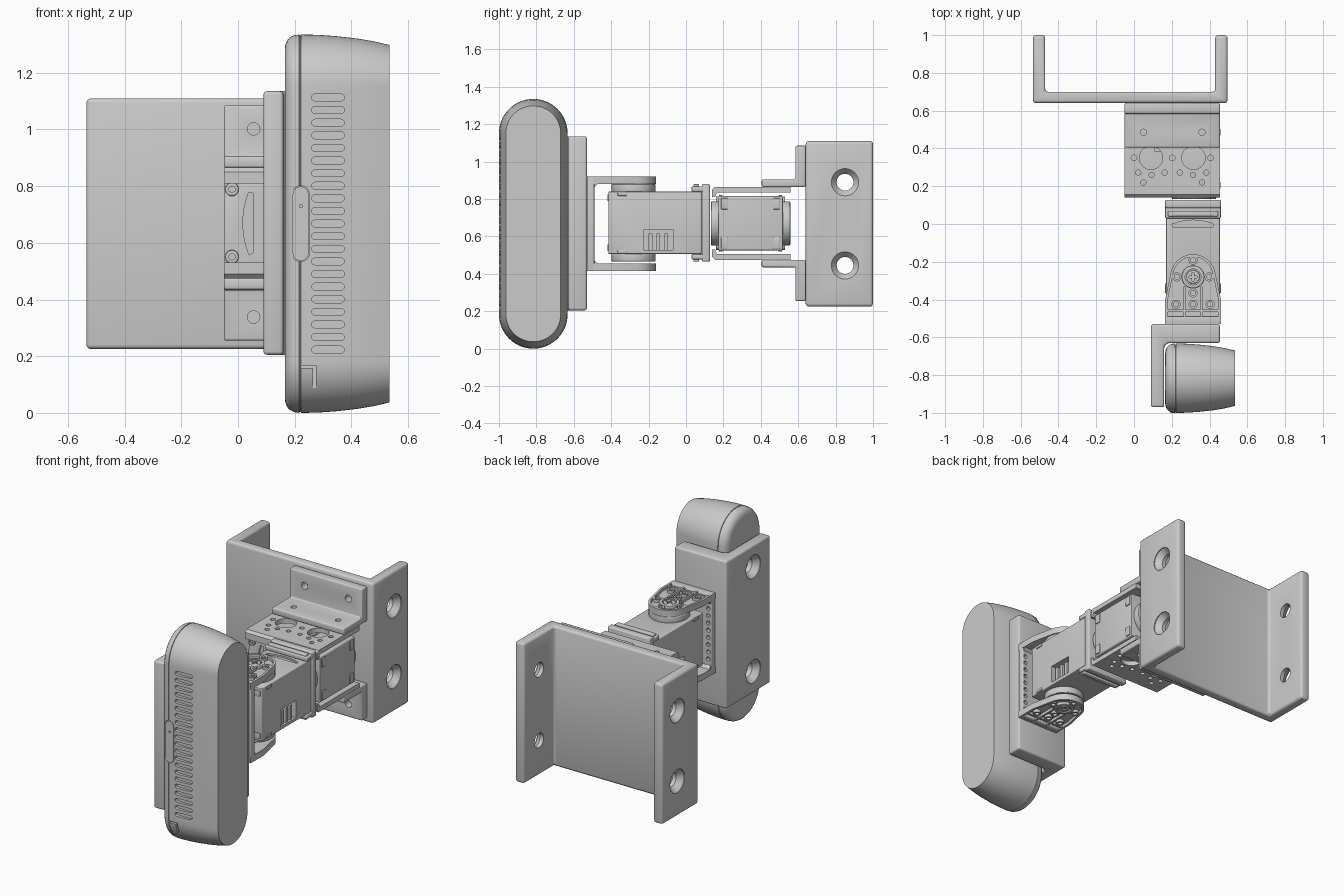
import bpy, bmesh, math
from mathutils import Matrix, Vector

if "Cube" in bpy.data.objects:
    bpy.data.objects.remove(bpy.data.objects["Cube"])


def finish(bm, name):
    bmesh.ops.recalc_face_normals(bm, faces=bm.faces)
    me = bpy.data.meshes.new(name)
    bm.to_mesh(me)
    bm.free()
    ob = bpy.data.objects.new(name, me)
    bpy.context.collection.objects.link(ob)
    return ob


def apply_mod(ob, mod):
    with bpy.context.temp_override(object=ob, active_object=ob, selected_objects=[ob]):
        bpy.ops.object.modifier_apply(modifier=mod.name)


def prism(name, pts, axis, lo, hi, bevel=0):
    """Extrude a 2D outline along an axis; outline axes are the other two in xyz order."""
    place = {'x': lambda a, b, h: (h, a, b), 'y': lambda a, b, h: (a, h, b),
             'z': lambda a, b, h: (a, b, h)}[axis]
    bm = bmesh.new()
    rings = [[bm.verts.new(place(a, b, h)) for a, b in pts] for h in (lo, hi)]
    bm.faces.new(rings[0])
    bm.faces.new(rings[1])
    n = len(pts)
    for i in range(n):
        j = (i + 1) % n
        bm.faces.new((rings[0][i], rings[0][j], rings[1][j], rings[1][i]))
    ob = finish(bm, name)
    if bevel:
        m = ob.modifiers.new("bevel", 'BEVEL')
        m.width, m.segments, m.limit_method = bevel, 3, 'ANGLE'
        apply_mod(ob, m)
    return ob


def rect(a0, a1, b0, b1):
    return [(a0, b0), (a1, b0), (a1, b1), (a0, b1)]


def box(name, x, y, z, bevel=0):
    return prism(name, rect(*x, *y), 'z', *z, bevel)


def circle(a, b, r, n=28, start=0, sweep=math.tau):
    return [(a + r * math.cos(start + sweep * i / n), b + r * math.sin(start + sweep * i / n))
            for i in range(n)]


def cyl(name, a, b, r, axis, lo, hi, bevel=0, n=28):
    return prism(name, circle(a, b, r, n), axis, lo, hi, bevel)


def stadium(ca, cb, r, half, n=24, along_b=True):
    out = []
    for i in range(2 * n + 2):
        top = i <= n
        t = math.pi * (i if top else i - 1) / n
        p, q = r * math.cos(t), r * math.sin(t) + (half if top else -half)
        out.append((ca + p, cb + q) if along_b else (ca + q, cb - p))
    return out


def cut(ob, cutters):
    """Subtract the (non-overlapping) cutters in one boolean, then delete them."""
    bm = bmesh.new()
    for c in cutters:
        bm.from_mesh(c.data)
        bpy.data.objects.remove(c)
    tool = finish(bm, "cutter")
    tool.hide_render = True
    m = ob.modifiers.new("cut", 'BOOLEAN')
    m.operation, m.solver, m.object = 'DIFFERENCE', 'EXACT', tool
    apply_mod(ob, m)
    bpy.data.objects.remove(tool)
    return ob


def countersink(y, z, x_out, x_in):
    """Flared screw hole: wide at x_out, narrow through x_in."""
    d = 1 if x_out > x_in else -1
    bm = bmesh.new()
    prof = [(x_out + .01 * d, .073), (x_out - .005 * d, .073), (x_out - .04 * d, .045), (x_in - .02 * d, .045)]
    rings = [[bm.verts.new((x, p, q)) for p, q in circle(y, z, r, 32)] for x, r in prof]
    for a, b in zip(rings, rings[1:]):
        for i in range(32):
            bm.faces.new((a[i], a[(i + 1) % 32], b[(i + 1) % 32], b[i]))
    bm.faces.new(rings[0])
    bm.faces.new(rings[-1])
    return finish(bm, "countersink")


# Rear U-shaped mounting bracket
u = prism("wall_bracket", [(-.535, .64), (.495, .64), (.495, 1), (.43, 1), (.43, .70),
                           (-.47, .70), (-.47, 1), (-.535, 1)], 'z', .225, 1.11, .016)
cut(u, [countersink(.85, z, a, b) for z in (.445, .89) for a, b in ((.495, .43), (-.535, -.47))])

# Angle brackets and perforated plates, mirrored above and below the rear servo
MID = .67
for s, tag in ((1, "upper"), (-1, "lower")):
    Z = lambda d: MID + s * d
    prof = [(.405, Z(.195)), (.64, Z(.195)), (.64, Z(.415)), (.585, Z(.415)), (.585, Z(.235)), (.405, Z(.235))]
    ang = prism(tag + "_angle_bracket", prof, 'x', -.05, .455, .008)
    cut(ang, [cyl("c", x, Z(.332), .022, 'y', .5, .632) for x in (.055, .36)] +
        [cyl("c", x, .485, .017, 'z', *sorted((Z(.15), Z(.3)))) for x in (.05, .36)])
    pl = prism(tag + "_servo_plate", [(.14, Z(.14)), (.155, Z(.14)), (.165, Z(.165)), (.56, Z(.165)),
                                      (.56, Z(.195)), (.155, Z(.195)), (.14, Z(.18))], 'x', -.05, .455)
    span = sorted((Z(.1), Z(.25)))
    holes = [cyl("c", x, .35, .062, 'z', *span) for x in (.09, .315)]
    holes += [cyl("c", x, .35, .015, 'z', *span, n=16) for x in (0, .2025, .405)]
    holes += [cyl("c", cx + dx, .35 + q * dy, .014, 'z', *span, n=16) for cx in (.0925, .3125) for q in (-1, 1)
              for dx, dy in ((-.07, .078), (0, .09), (.07, .078))]
    holes += [cyl("c", x, .22, .014, 'z', *span, n=16) for x in (.05, .36)]
    cut(pl, holes)


def servo(name, w, l, h, matrix):
    """Servo in its own frame: shaft along z, horn near the -y end."""
    hy = -l / 2 + .135
    parts = []
    c = .012
    out = [(-w + c, -l), (w - c, -l), (w, -l + c), (w, l - c), (w - c, l), (-w + c, l), (-w, l - c), (-w, -l + c)]
    body = prism(name + "_body", [(a / 2, b / 2) for a, b in out], 'z', -h / 2, h / 2, .004)
    cuts = []
    for s in (-1, 1):
        span = lambda a, b: sorted((s * a, s * b))
        # connector pockets on both sides, curved recess on both ends
        cuts.append(box("c", span(w / 2 - .05, w / 2 + .02), (-.06, .095), (-h / 2 + .02, -h / 2 + .13)))
        arc = circle(0, hy, .30, 16, math.radians(112), math.radians(-46))
        cuts.append(prism("c", arc + [(.105, l / 2 - .10), (-.105, l / 2 - .10)], 'z', *span(h / 2 - .01, h / 2 + .02)))
        for k in range(3):
            parts.append(box(f"{name}_pin", span(w / 2 - .055, w / 2 - .01), (-.035 + .042 * k, -.015 + .042 * k),
                             (-h / 2 + .02, -h / 2 + .11)))
        # shaft discs and case screws
        parts.append(cyl(name + "_horn", 0, hy, .118, 'z', *span(h / 2 - .005, h / 2 + .04), .006, 40))
        for x in (-1, 1):
            sx, sy = x * (w / 2 - .026), l / 2 - .026
            sc = cyl(name + "_screw", sx, sy, .024, 'z', *span(h / 2 - .01, h / 2 + .012), .003, 20)
            cut(sc, [cyl("c", sx, sy, .012, 'z', *span(h / 2 + .002, h / 2 + .03), n=6)])
            parts.append(sc)
            # case clips and seam ribs on the long sides
            parts.append(box(name + "_clip", (x * .105 - .03, x * .105 + .03), (-l / 2 - .006, -l / 2 + .02),
                             span(h / 2 - .05, h / 2 - .015), .003))
            parts.append(box(name + "_clip", sorted((x * (w / 2 - .02), x * (w / 2 + .006))),
                             (-l / 2 + .05, -l / 2 + .1), span(h / 2 - .022, h / 2 - .004), .003))
    cut(body, cuts)
    for ob in parts + [body]:
        ob.data.transform(matrix)


servo("front_servo", .285, .50, .333, Matrix.Translation((.3125, -.165, .673)))
turn = Matrix(((0, -1, 0, .2025), (0, 0, -1, .345), (1, 0, 0, MID), (0, 0, 0, 1)))
servo("rear_servo", .29, .50, .345, turn)

# Frame joining the front servo to the rear shaft
box("joint_plate", (.165, .46), (.085, .128), (.465, .88), .008)
for s, tag in ((1, "upper"), (-1, "lower")):
    box(tag + "_joint_flange", (.165, .46), (.03, .11), sorted((.6725 + s * .168, .6725 + s * .195)), .006)
    box(tag + "_joint_lip", (.18, .445), (.04, .07), sorted((.6725 + s * .168, .6725 + s * .207)), .005)

# Clevis that carries the sensor: back plate and two ribbed arms
CX, HY, CZ = .3125, -.28, .668
cp = box("clevis_plate", (.165, .46), (-.53, -.49), (.417, .92), .006)
cut(cp, [cyl("c", x, .465 + .0455 * i, .013, 'y', -.515, -.45, n=12) for x in (.188, .437) for i in range(10)])


def arm_outline(k):
    """Arm outline inset by k: square base tapering into a round nose."""
    w = .1475 - k
    return ([(CX - w, -.53 + k), (CX + w, -.53 + k), (CX + w, -.40)] +
            circle(CX, HY, .12 - k, 20, math.radians(10), math.radians(168)) + [(CX - w, -.40)])


for s, tag in ((1, "upper"), (-1, "lower")):
    span = lambda a, b: sorted((CZ + s * a, CZ + s * b))
    arm = prism(tag + "_clevis_arm", arm_outline(0), 'z', *span(.212, .252))
    cut(arm, [prism("c", arm_outline(.014), 'z', *span(.234, .30))])
    hub = cyl(tag + "_hub", CX, HY, .06, 'z', *span(.22, .252), .004)
    cut(hub, [cyl("c", CX, HY, .042, 'z', *span(.24, .3))])
    cap = cyl(tag + "_hub_screw", CX, HY, .036, 'z', *span(.22, .25), .004)
    cut(cap, [prism("c", [(CX + a * .022, HY + b * .022) for a, b in (
        (-1, -.25), (-.25, -.25), (-.25, -1), (.25, -1), (.25, -.25), (1, -.25),
        (1, .25), (.25, .25), (.25, 1), (-.25, 1), (-.25, .25), (-1, .25))], 'z', *span(.24, .3))])
    spots = [(CX - .085, HY), (CX + .085, HY), (CX, HY + .088), (CX, HY - .085)]
    spots += [(CX + d, -.425) for d in (-.09, 0, .09)]
    for x, y in spots:
        boss = cyl(tag + "_boss", x, y, .024, 'z', *span(.22, .252), n=20)
        cut(boss, [cyl("c", x, y, .013, 'z', *span(.236, .3), n=16)])
    box(tag + "_cross_rib", (CX - .14, CX + .14), (-.465, -.453), span(.22, .252))
    for d in (-.045, .045):
        box(tag + "_long_rib", (CX + d - .006, CX + d + .006), (-.52, -.33), span(.22, .252))
    prism(tag + "_clevis_gusset", [(-.50, CZ + s * .185), (-.50, CZ + s * .22), (-.465, CZ + s * .22)],
          'x', .17, .455)

# L-shaped sensor bracket
lb = prism("sensor_bracket", [(.09, -.97), (.16, -.97), (.16, -.645), (.18, -.63), (.455, -.63),
                              (.455, -.53), (.09, -.53)], 'z', .205, 1.135, .012)
cut(lb, [countersink(-.80, z, .09, .16) for z in (.34, 1.0)])

# Sensor housing: capsule outline lofted along x with a shrinking section and a seam
CY, CZS = -.8165, .6675
loft = [(.165, .05), (.167, .036), (.173, .021), (.183, .01), (.197, .003), (.216, 0), (.217, .004), (.221, .004),
        (.222, 0), (.28, .001), (.35, .006), (.42, .014), (.48, .024), (.535, .037)]
bm = bmesh.new()
rings = [[bm.verts.new((x, a, b)) for a, b in stadium(CY, CZS, .1835 - k, .484, 32)] for x, k in loft]
for r0, r1 in zip(rings, rings[1:]):
    for i in range(len(r0)):
        j = (i + 1) % len(r0)
        bm.faces.new((r0[i], r0[j], r1[j], r1[i]))
bm.faces.new(rings[0])
bm.faces.new(rings[-1])
housing = finish(bm, "sensor_housing")
slots = [prism("c", stadium(.3175, .223 + .0445 * i, .0125, .045, 6, False), 'y', -1.03, -.98) for i in range(21)]
slots.append(prism("c", stadium(.221, CZS, .031, .103, 12), 'y', -1.03, -.99))
slots.append(prism("c", [(.222, .158), (.264, .158), (.264, .05), (.276, .05), (.276, .168), (.222, .168)],
                   'y', -1.03, -.972))
cut(housing, slots)
button = prism("side_button", stadium(.221, CZS, .028, .103, 12), 'y', -.9995, -.985)
cut(button, [cyl("c", .222, .73, .006, 'y', -1.01, -.992, n=12)])

# Smooth the curved surfaces, keep edges crisp
for ob in bpy.context.scene.objects:
    ob.select_set(True)
    bpy.context.view_layer.objects.active = ob
bpy.ops.object.shade_smooth_by_angle(angle=math.radians(30))
